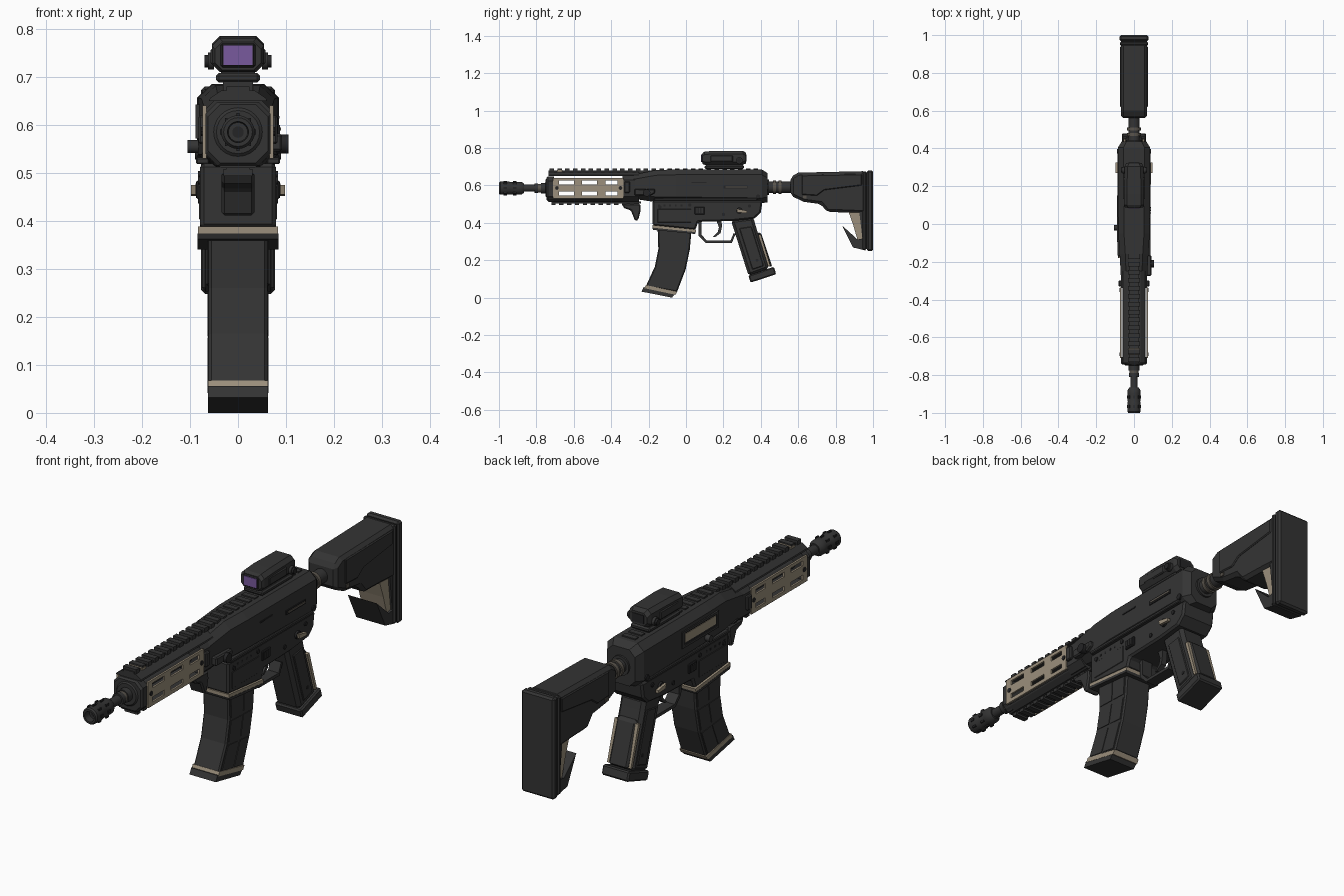
import bpy, bmesh, math
from mathutils import Matrix, Vector


def mat(name, r, g, b):
    m = bpy.data.materials.new(name)
    m.diffuse_color = (r, g, b, 1)
    return m


BLACK = mat("matte black", 0.034, 0.034, 0.034)
DARK = mat("deep black", 0.018, 0.018, 0.019)
TAN = mat("tan", 0.33, 0.275, 0.2)
PURPLE = mat("purple lens", 0.19, 0.1, 0.34)
METAL = mat("warm grey metal", 0.1, 0.088, 0.072)


def finish(name, bm, m, bevel=0.0, smooth=False):
    bmesh.ops.recalc_face_normals(bm, faces=bm.faces)
    me = bpy.data.meshes.new(name)
    bm.to_mesh(me)
    bm.free()
    o = bpy.data.objects.new(name, me)
    bpy.context.collection.objects.link(o)
    me.materials.append(m)
    if bevel:
        b = o.modifiers.new("bevel", 'BEVEL')
        b.width, b.segments, b.limit_method = bevel, 1, 'ANGLE'
        b.angle_limit = math.radians(40)
    if smooth:
        bpy.context.view_layer.objects.active = o
        o.select_set(True)
        bpy.ops.object.shade_smooth_by_angle(angle=math.radians(35))
        o.select_set(False)
    return o


def loft(name, rings, m, bevel=0.0, smooth=False):
    """Skin equal-length closed rings of 3D points and cap the ends."""
    bm = bmesh.new()
    vs = [[bm.verts.new(p) for p in r] for r in rings]
    n = len(vs[0])
    for a, b in zip(vs, vs[1:]):
        for i in range(n):
            bm.faces.new((a[i], a[(i + 1) % n], b[(i + 1) % n], b[i]))
    bm.faces.new(vs[0])
    bm.faces.new(vs[-1])
    return finish(name, bm, m, bevel, smooth)


def prof(name, pts, x0, x1, m, bevel=0.0):
    """Side profile of (y, z) points extruded across x."""
    return loft(name, [[(x, y, z) for y, z in pts] for x in (x0, x1)], m, bevel)


def box(name, x0, x1, y0, y1, z0, z1, m, bevel=0.0):
    return prof(name, [(y0, z0), (y1, z0), (y1, z1), (y0, z1)], x0, x1, m, bevel)


def boxes(name, items, m):
    bm = bmesh.new()
    for x0, x1, y0, y1, z0, z1 in items:
        c = Matrix.Translation(((x0 + x1) / 2, (y0 + y1) / 2, (z0 + z1) / 2))
        bmesh.ops.create_cube(bm, size=1, matrix=c @ Matrix.Diagonal((x1 - x0, y1 - y0, z1 - z0, 1)))
    return finish(name, bm, m)


def octo(y, hw, z0, z1, cx, cz):
    """Chamfered rectangular section at y."""
    return [(-hw + cx, y, z0), (hw - cx, y, z0), (hw, y, z0 + cz), (hw, y, z1 - cz),
            (hw - cx, y, z1), (-hw + cx, y, z1), (-hw, y, z1 - cz), (-hw, y, z0 + cz)]


def turned(name, steps, z, m, n=24):
    """Round part along y from (y, radius) steps."""
    return loft(name, [[(r * math.cos(2 * math.pi * i / n), y, z + r * math.sin(2 * math.pi * i / n))
                        for i in range(n)] for y, r in steps], m, smooth=True)


def knob(name, x0, x1, y, z, r, m, n=16):
    return loft(name, [[(x, y + r * math.cos(2 * math.pi * i / n), z + r * math.sin(2 * math.pi * i / n))
                        for i in range(n)] for x in (x0, x1)], m, smooth=True)


# Muzzle device, barrel and collars
Z = 0.585
turned("muzzle_device", [(-0.97, 0.02), (-1, 0.022), (-1, 0.03), (-0.993, 0.035), (-0.945, 0.035), (-0.94, 0.033),
                         (-0.9, 0.034), (-0.88, 0.034), (-0.865, 0.024)], Z, BLACK)
turned("muzzle_bore", [(-0.9715, 0.012), (-0.96, 0.012)], Z, DARK)
turned("barrel", [(-0.88, 0.019), (-0.25, 0.019)], Z, BLACK)
turned("barrel_collar", [(-0.81, 0.026), (-0.79, 0.026), (-0.79, 0.022), (-0.775, 0.022), (-0.775, 0.028),
                         (-0.735, 0.03)], Z, BLACK)
turned("barrel_ring", [(-0.79, 0.0235), (-0.775, 0.0235)], Z, METAL)
turned("barrel_nut", [(-0.75, 0.045), (-0.744, 0.052), (-0.73, 0.052)], Z, BLACK)
for i in range(8):
    a = math.pi / 4 * i
    px, pz = 0.0345 * math.cos(a), Z + 0.0345 * math.sin(a)
    boxes("muzzle_port", [(px - 0.003, px + 0.003, y, y + 0.018, pz - 0.005, pz + 0.005)
                          for y in (-0.975, -0.925)], DARK)

# Handguard frame
loft("handguard_front_cap", [octo(y, h, 0.515 + e, 0.648 - e, 0.025, 0.025)
                             for y, h, e in ((-0.745, 0.062, 0.006), (-0.737, 0.068, 0), (-0.705, 0.068, 0))], BLACK)
loft("handguard_rear_block", [octo(y, 0.07, 0.515, 0.655, 0.025, 0.025) for y in (-0.34, -0.25)], BLACK)
loft("handguard_top", [[(-0.06, y, 0.65), (0.06, y, 0.65), (0.058, y, 0.656), (0.034, y, 0.672),
                        (-0.034, y, 0.672), (-0.058, y, 0.656)] for y in (-0.735, -0.25)], BLACK)
loft("handguard_bottom", [[(-0.06, y, 0.532), (0.06, y, 0.532), (0.056, y, 0.526), (0.034, y, 0.51),
                           (-0.034, y, 0.51), (-0.056, y, 0.526)] for y in (-0.735, -0.25)], BLACK)
# Slotted tan side plates
for s in (-1, 1):
    xa, xb = sorted((s * 0.066, s * 0.074))
    bars = [(xa, xb, -0.71, -0.335, a, b) for a, b in ((0.53, 0.546), (0.566, 0.606), (0.626, 0.64))]
    bars += [(xa, xb, y, y + w, 0.546, 0.626) for y, w in
             ((-0.71, 0.03), (-0.6, 0.045), (-0.475, 0.045), (-0.365, 0.03))]
    boxes("handguard_tan_plate", bars, TAN)
    for y in (-0.69, -0.35):
        knob("plate_screw", s * 0.07, s * 0.077, y, 0.586, 0.01, DARK, 10)
    box("handguard_latch", *sorted((s * 0.06, s * 0.082)), -0.33, -0.3, 0.56, 0.62, BLACK, 0.004)

# Rails with teeth
boxes("top_rail", [(-0.024, 0.024, -0.735, 0.4, 0.66, 0.68)] +
      [(-0.031, 0.031, -0.73 + 0.042 * i, -0.706 + 0.042 * i, 0.672, 0.69) for i in range(27)], BLACK)
boxes("bottom_rail", [(-0.024, 0.024, -0.72, -0.24, 0.502, 0.515)] +
      [(-0.03, 0.03, -0.72 + 0.042 * i, -0.697 + 0.042 * i, 0.494, 0.508) for i in range(11)], BLACK)
box("front_rail_clamp", -0.032, 0.032, -0.69, -0.66, 0.668, 0.684, TAN, 0.003)

# Hand stop
prof("hand_stop", [(-0.345, 0.502), (-0.33, 0.478), (-0.295, 0.466), (-0.272, 0.41), (-0.255, 0.415),
                   (-0.242, 0.47), (-0.245, 0.502)], -0.034, 0.034, BLACK, 0.006)

# Upper receiver, tapering to the front
loft("upper_receiver", [octo(-0.29, 0.069, 0.53, 0.655, 0.028, 0.024), octo(-0.16, 0.076, 0.51, 0.682, 0.03, 0.028),
                        octo(-0.05, 0.083, 0.51, 0.685, 0.03, 0.028), octo(0.405, 0.085, 0.505, 0.685, 0.03, 0.028),
                        octo(0.437, 0.065, 0.51, 0.665, 0.026, 0.026)], BLACK)
for s in (-1, 1):
    x = lambda a, b: sorted((s * a, s * b))
    box("side_rib", *x(0.06, 0.087), -0.17, 0.38, 0.518, 0.532, BLACK, 0.003)
    knob("rear_pin", s * 0.07, s * 0.09, 0.385, 0.54, 0.012, DARK)
    # Fire selector, pins and magazine catch on the lower
    knob("selector_hub", s * 0.07, s * 0.088, 0.285, 0.465, 0.017, DARK)
    prof("selector_lever", [(0.27, 0.475), (0.325, 0.465), (0.325, 0.452), (0.275, 0.455)], *x(0.085, 0.098), TAN)
    box("magazine_catch", *x(0.07, 0.086), 0.045, 0.1, 0.445, 0.485, DARK, 0.003)
    boxes("magazine_catch_grip", [(*x(0.08, 0.089), 0.055 + 0.014 * i, 0.062 + 0.014 * i, 0.452, 0.478)
                                  for i in range(3)], BLACK)
    for y, z in ((-0.14, 0.485), (0.2, 0.445), (0.34, 0.49), (0.02, 0.495)):
        knob("receiver_pin", s * 0.07, s * 0.083, y, z, 0.009, DARK, 12)
    boxes("magwell_notches", [(*x(0.07, 0.08), -0.15 + 0.03 * i, -0.14 + 0.03 * i, 0.488, 0.497)
                              for i in range(5)], DARK)
    box("magwell_panel", *x(0.07, 0.081), -0.155, 0.03, 0.4, 0.475, BLACK, 0.004)

# Right side slots and cocking lever
box("charging_slot", 0.08, 0.088, 0.2, 0.33, 0.582, 0.6, DARK)
box("charging_slot_bar", 0.08, 0.09, 0.21, 0.325, 0.588, 0.595, METAL)
box("receiver_mark", 0.08, 0.0865, 0.03, 0.11, 0.613, 0.619, DARK)
prof("cocking_lever", [(-0.275, 0.545), (-0.19, 0.545), (-0.165, 0.56), (-0.165, 0.58), (-0.275, 0.582)],
     0.06, 0.092, BLACK, 0.005)
knob("cocking_knob", 0.08, 0.105, -0.21, 0.56, 0.02, DARK, 12)
# Left side ejection port with frame
boxes("port_frame", [(-0.089, -0.07, -0.095, 0.15, 0.572, 0.582), (-0.089, -0.07, -0.095, 0.15, 0.632, 0.642),
                     (-0.089, -0.07, -0.095, -0.082, 0.582, 0.632), (-0.089, -0.07, 0.135, 0.15, 0.582, 0.632)], BLACK)
box("port_recess", -0.0858, -0.07, -0.09, 0.145, 0.578, 0.636, DARK)
box("port_bolt", -0.088, -0.08, -0.075, 0.13, 0.592, 0.628, TAN)
knob("left_knob", -0.105, -0.07, -0.02, 0.555, 0.014, BLACK, 12)

# Lower receiver and tan-trimmed magazine well
prof("lower_receiver", [(-0.178, 0.52), (-0.178, 0.385), (0.05, 0.362), (0.065, 0.405), (0.25, 0.41), (0.365, 0.422),
                        (0.4, 0.455), (0.41, 0.52)], -0.079, 0.079, BLACK, 0.008)
prof("magwell_trim", [(-0.18, 0.388), (-0.18, 0.374), (0.052, 0.35), (0.055, 0.364)], -0.083, 0.083, TAN)
prof("magwell_lip", [(-0.18, 0.374), (-0.176, 0.362), (0.048, 0.34), (0.052, 0.35)], -0.084, 0.084, BLACK)

# Trigger and guard
prof("trigger_guard", [(0.065, 0.41), (0.068, 0.33), (0.105, 0.292), (0.245, 0.292), (0.265, 0.34), (0.255, 0.345),
                       (0.238, 0.305), (0.112, 0.305), (0.082, 0.336), (0.082, 0.41)], -0.025, 0.025, BLACK)
prof("trigger", [(0.16, 0.42), (0.176, 0.375), (0.17, 0.35), (0.145, 0.325), (0.158, 0.325), (0.185, 0.345),
                 (0.192, 0.38), (0.19, 0.42)], -0.012, 0.012, BLACK)

# Pistol grip with tan backstrap inserts
prof("pistol_grip", [(0.24, 0.415), (0.335, 0.115), (0.445, 0.155), (0.372, 0.385), (0.36, 0.43)],
     -0.058, 0.058, BLACK, 0.014)
prof("grip_backstrap", [(0.38, 0.35), (0.437, 0.165), (0.462, 0.165), (0.402, 0.345)], -0.045, 0.045, BLACK, 0.008)
prof("grip_tan_strip", [(0.386, 0.335), (0.44, 0.165), (0.451, 0.168), (0.4, 0.338)], -0.056, 0.056, TAN)
prof("grip_base", [(0.333, 0.118), (0.345, 0.08), (0.482, 0.125), (0.47, 0.165)], -0.063, 0.063, BLACK, 0.006)
for s in (-1, 1):
    prof("grip_panel", [(0.285, 0.37), (0.355, 0.15), (0.415, 0.17), (0.35, 0.38)],
         *sorted((s * 0.05, s * 0.062)), BLACK, 0.003)
    knob("grip_screw", s * 0.05, s * 0.064, 0.38, 0.2, 0.008, DARK, 10)

# Curved magazine with ribs, tan band and base plate
front = [(-0.152, 0.38), (-0.148, 0.26), (-0.167, 0.165), (-0.215, 0.06)]
back = [(0.03, 0.365), (0.02, 0.255), (-0.002, 0.15), (-0.048, 0.03)]
prof("magazine", front + back[::-1], -0.061, 0.061, BLACK, 0.006)
prof("magazine_band", [(-0.214, 0.067), (-0.222, 0.05), (-0.056, 0.015), (-0.046, 0.032)], -0.063, 0.063, TAN)
prof("magazine_base", [(-0.226, 0.056), (-0.238, 0.032), (-0.075, 0.0), (-0.058, 0.02)], -0.062, 0.062, BLACK)
mix = lambda a, b, t: (a[0] + (b[0] - a[0]) * t, a[1] + (b[1] - a[1]) * t)
for s in (-1, 1):
    for t0, t1 in ((0.08, 0.5), (0.57, 0.93)):
        for i in range(3):
            fa, fb = mix(front[i], front[i + 1], 0.06), mix(front[i], front[i + 1], 0.92)
            ba, bb = mix(back[i], back[i + 1], 0.06), mix(back[i], back[i + 1], 0.92)
            prof("magazine_panel", [mix(fa, ba, t0), mix(fb, bb, t0), mix(fb, bb, t1), mix(fa, ba, t1)],
                 *sorted((s * 0.058, s * 0.0635)), BLACK)

# Buffer tube
turned("buffer_tube", [(0.42, 0.042), (0.445, 0.042), (0.445, 0.03), (0.6, 0.03)], 0.59, BLACK)
for y in (0.465, 0.495):
    turned("buffer_ring", [(y, 0.036), (y + 0.016, 0.036)], 0.59, METAL)

# Stock: body, cheek rest, brace, foot and butt pad
prof("stock_body", [(0.56, 0.645), (0.6, 0.668), (0.96, 0.676), (0.96, 0.45), (0.86, 0.455), (0.755, 0.458),
                    (0.72, 0.5), (0.63, 0.512), (0.56, 0.545)], -0.07, 0.07, BLACK, 0.014)
for s in (-1, 1):
    prof("cheek_panel", [(0.62, 0.655), (0.94, 0.66), (0.94, 0.6), (0.74, 0.575), (0.7, 0.545), (0.62, 0.55)],
         *sorted((s * 0.06, s * 0.075)), BLACK, 0.004)
    box("stock_button", *sorted((s * 0.06, s * 0.074)), 0.625, 0.645, 0.53, 0.545, METAL)
prof("stock_rear_post", [(0.925, 0.47), (0.96, 0.47), (0.96, 0.26), (0.945, 0.3)], -0.066, 0.066, BLACK)
prof("stock_tan_brace", [(0.868, 0.462), (0.93, 0.465), (0.957, 0.315), (0.918, 0.305), (0.895, 0.385)],
     -0.058, 0.058, TAN)
prof("stock_foot", [(0.835, 0.385), (0.893, 0.268), (0.96, 0.252), (0.96, 0.32), (0.918, 0.31)],
     -0.068, 0.068, BLACK)
box("butt_pad_plate", -0.075, 0.075, 0.945, 0.965, 0.255, 0.675, BLACK, 0.006)
box("butt_pad", -0.077, 0.077, 0.968, 1.0, 0.248, 0.68, BLACK, 0.008)
box("butt_pad_core", -0.07, 0.07, 0.96, 0.975, 0.26, 0.67, DARK)

# Optic with purple lens, hood, mount and knobs
box("optic_mount", -0.046, 0.046, 0.1, 0.31, 0.688, 0.708, BLACK, 0.006)
loft("optic_body", [octo(y, h, 0.71 + e, 0.785 - f, 0.016, 0.016) for y, h, e, f in
                    ((0.088, 0.048, 0.004, 0.012), (0.1, 0.054, 0, 0.004), (0.16, 0.054, 0, 0),
                     (0.305, 0.05, 0, 0), (0.322, 0.042, 0.008, 0.012))], BLACK)
box("optic_neck", -0.035, 0.035, 0.12, 0.3, 0.7, 0.715, DARK)
box("front_lens_frame", -0.036, 0.036, 0.084, 0.095, 0.72, 0.77, DARK, 0.004)
box("front_lens", -0.03, 0.03, 0.081, 0.086, 0.725, 0.765, PURPLE)
box("rear_lens", -0.028, 0.028, 0.318, 0.3245, 0.728, 0.764, DARK)
for s in (-1, 1):
    knob("optic_knob", s * 0.05, s * 0.062, 0.285, 0.733, 0.018, BLACK)
    knob("optic_knob_cap", s * 0.06, s * 0.07, 0.285, 0.733, 0.013, DARK)
    box("optic_side_plate", *sorted((s * 0.045, s * 0.057)), 0.13, 0.25, 0.725, 0.76, BLACK, 0.004)
